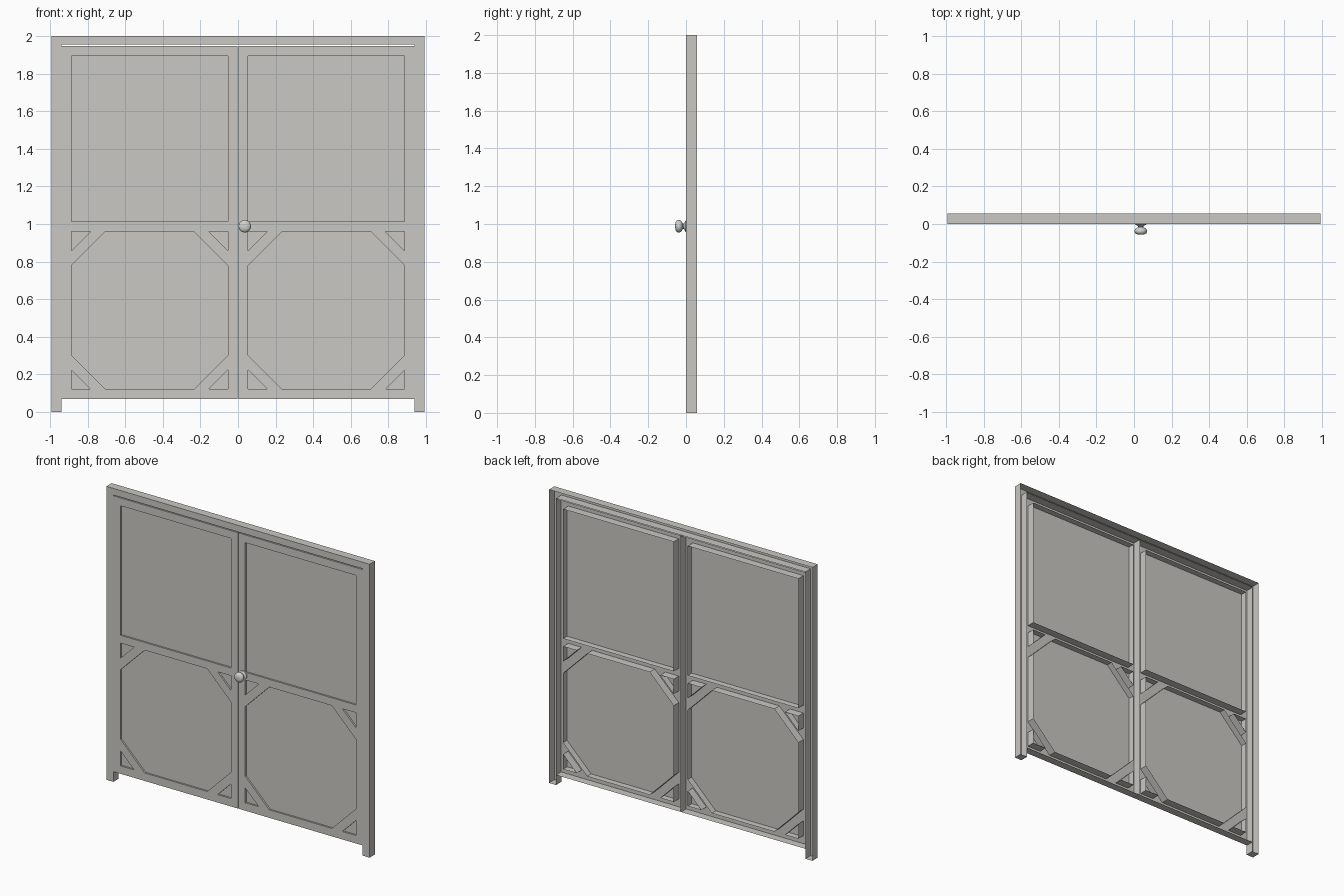
import bpy, bmesh, math
from mathutils import Vector

if "Cube" in bpy.data.objects:
    bpy.data.objects.remove(bpy.data.objects["Cube"])


def material(name, color):
    m = bpy.data.materials.new(name)
    m.diffuse_color = (*color, 1)
    m.use_nodes = True
    m.node_tree.nodes["Principled BSDF"].inputs["Base Color"].default_value = m.diffuse_color
    return m


PAINT = material("grey paint", (0.59, 0.58, 0.55))
METAL = material("pale metal", (0.64, 0.64, 0.63))
FRONT, BACK = 0.0, 0.057


def finish(bm, name, mat):
    me = bpy.data.meshes.new(name)
    bm.to_mesh(me)
    bm.free()
    me.materials.append(mat)
    ob = bpy.data.objects.new(name, me)
    bpy.context.collection.objects.link(ob)
    return ob


def shell(name, loops, y0, y1):
    """Flat front face with holes, walls running back, open at the rear."""
    bm = bmesh.new()
    edges = []
    for pts in loops:
        vs = [bm.verts.new((x, y0, z)) for x, z in pts]
        edges += [bm.edges.new((vs[i - 1], vs[i])) for i in range(len(vs))]
    bmesh.ops.triangle_fill(bm, use_beauty=True, edges=edges, normal=Vector((0, -1, 0)))
    ext = bmesh.ops.extrude_edge_only(bm, edges=edges)
    for v in ext["geom"]:
        if isinstance(v, bmesh.types.BMVert):
            v.co.y = y1
    bmesh.ops.recalc_face_normals(bm, faces=bm.faces[:])
    front = [f for f in bm.faces if abs(f.normal.y) > 0.9]
    if front and front[0].normal.y > 0:
        bmesh.ops.reverse_faces(bm, faces=bm.faces[:])
    return finish(bm, name, PAINT)


def panels(name, loops, y):
    bm = bmesh.new()
    for pts in loops:
        f = bm.faces.new([bm.verts.new((x, y, z)) for x, z in pts])
        f.normal_update()
        if f.normal.y > 0:
            f.normal_flip()
    return finish(bm, name, PAINT)


def rect(x0, x1, z0, z1):
    return [(x0, z0), (x1, z0), (x1, z1), (x0, z1)]


# outer frame: two posts and the lintel in one inverted U channel
W, IN, TOP = 0.993, 0.94, 1.955
shell("door_frame", [[(-W, 0), (-IN, 0), (-IN, TOP), (IN, TOP), (IN, 0),
                      (W, 0), (W, 2), (-W, 2)]], FRONT, BACK)

# openings of one leaf: upper window, lower octagon, four corner triangles
X0, X1, Z0, Z1 = 0.053, 0.887, 0.122, 0.959
CUT, LEG = 0.181, 0.102
upper = rect(X0, X1, 1.012, 1.895)
octagon = [(X0 + CUT, Z0), (X1 - CUT, Z0), (X1, Z0 + CUT), (X1, Z1 - CUT),
           (X1 - CUT, Z1), (X0 + CUT, Z1), (X0, Z1 - CUT), (X0, Z0 + CUT)]
corners = [[(x, z), (x + sx * LEG, z), (x, z + sz * LEG)]
           for x, sx in ((X0, 1), (X1, -1)) for z, sz in ((Z0, 1), (Z1, -1))]
openings = [upper, octagon] + corners
outline = rect(0.003, IN, 0.068, 1.948)

# two mirrored leaves with recessed screens
for side, s in (("right", 1), ("left", -1)):
    flip = lambda pts: [(s * x, z) for x, z in pts]
    holes = [flip(p) for p in openings]
    shell(side + "_door_leaf", [flip(outline)] + holes, FRONT + 0.002, BACK)
    panels(side + "_door_screen", holes, FRONT + 0.014)

# turned knob on the right leaf: (radius, distance out from the door)
profile = [(0.031, -0.002), (0.030, 0.003), (0.022, 0.007), (0.014, 0.012), (0.013, 0.017),
           (0.020, 0.020), (0.029, 0.026), (0.033, 0.034), (0.033, 0.042),
           (0.029, 0.050), (0.020, 0.055), (0.009, 0.057)]
N = 32
bm = bmesh.new()
rings = [[bm.verts.new((0.036 + r * math.cos(2 * math.pi * i / N), -d,
                        0.988 + r * math.sin(2 * math.pi * i / N)))
          for i in range(N)] for r, d in profile]
for a, b in zip(rings, rings[1:]):
    for i in range(N):
        bm.faces.new((a[i - 1], a[i], b[i], b[i - 1]))
bm.faces.new(rings[-1])
bmesh.ops.recalc_face_normals(bm, faces=bm.faces[:])
knob = finish(bm, "door_knob", METAL)
bpy.context.view_layer.objects.active = knob
knob.select_set(True)
bpy.ops.object.shade_smooth_by_angle(angle=math.radians(40))
